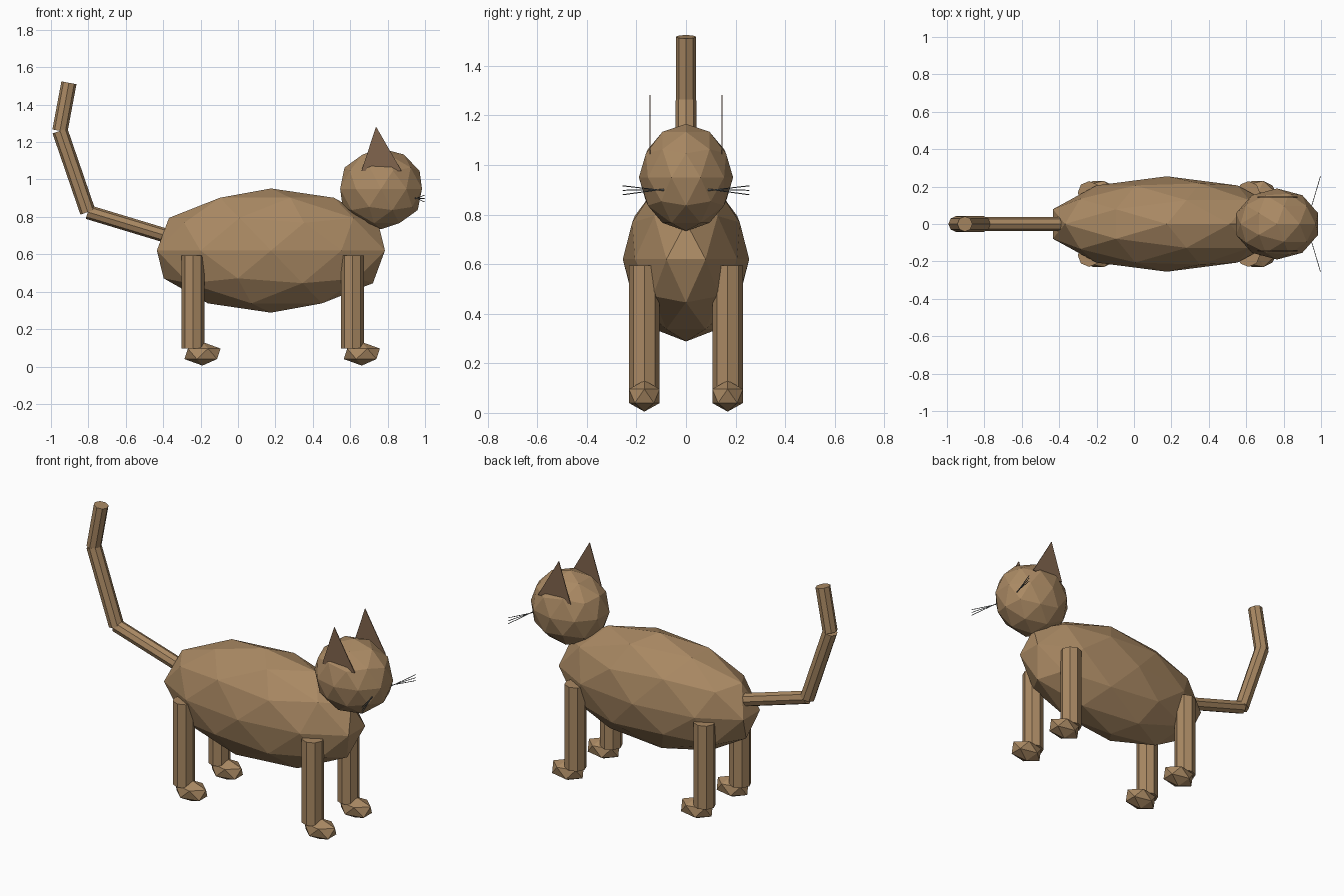
import bpy
import bmesh
from mathutils import Vector

cube = bpy.data.objects.get("Cube")
if cube:
    bpy.data.objects.remove(cube, do_unlink=True)


def material(name, color):
    mat = bpy.data.materials.new(name)
    mat.use_nodes = True
    mat.diffuse_color = (*color, 1)
    mat.node_tree.nodes["Principled BSDF"].inputs["Base Color"].default_value = (*color, 1)
    return mat


FUR = material("tan fur", (0.40, 0.25, 0.125))
EAR = material("dark brown ear", (0.22, 0.13, 0.075))
WHISKER = material("dark grey whisker", (0.12, 0.13, 0.13))


def finish(name, bm, mat):
    mesh = bpy.data.meshes.new(name)
    bm.to_mesh(mesh)
    bm.free()
    mesh.materials.append(mat)
    obj = bpy.data.objects.new(name, mesh)
    bpy.context.collection.objects.link(obj)
    return obj


def ball(name, center, radii, detail):
    bm = bmesh.new()
    bmesh.ops.create_icosphere(bm, subdivisions=detail, radius=1)
    bmesh.ops.scale(bm, vec=radii, verts=bm.verts)
    bmesh.ops.translate(bm, vec=center, verts=bm.verts)
    return finish(name, bm, FUR)


def rod(name, start, end, radius, mat, sides=8):
    start, end = Vector(start), Vector(end)
    axis = end - start
    bm = bmesh.new()
    bmesh.ops.create_cone(bm, cap_ends=True, segments=sides, radius1=radius,
                          radius2=radius, depth=axis.length)
    obj = finish(name, bm, mat)
    obj.rotation_mode = 'QUATERNION'
    obj.rotation_quaternion = axis.to_track_quat('Z', 'Y')
    obj.location = (start + end) / 2
    return obj


# Body and head
ball("body", (0.176, 0, 0.62), (0.641, 0.255, 0.332), 2)
ball("head", (0.765, 0, 0.95), (0.23, 0.19, 0.216), 2)

for side, s in (("left", 1), ("right", -1)):
    # Legs and paws
    for place, x in (("back", -0.24), ("front", 0.612)):
        y = 0.168 * s
        rod(f"{place}_{side}_leg", (x, y, 0.096), (x, y, 0.594), 0.061, FUR)
        ball(f"{place}_{side}_paw", (x + 0.05, y, 0.068), (0.108, 0.073, 0.063), 1)

    # Flat triangular ears
    bm = bmesh.new()
    y = 0.145 * s
    corners = [(0.66, y, 1.045), (0.875, y, 1.045), (0.738, y, 1.283)]
    bm.faces.new([bm.verts.new(c) for c in corners])
    ear = finish(f"{side}_ear", bm, EAR)
    thick = ear.modifiers.new("thickness", 'SOLIDIFY')
    thick.thickness = 0.004
    thick.offset = 0

    # Whiskers fanning out from the cheek
    for i in (-1, 0, 1):
        rod(f"{side}_whisker_{i + 2}", (0.945, 0.08 * s, 0.9 - 0.004 * i),
            (0.997, 0.255 * s, 0.898 + 0.018 * i), 0.002, WHISKER, 6)

# Tail in three straight segments
joints = [(-0.36, 0, 0.692), (-0.803, 0, 0.826), (-0.952, 0, 1.26), (-0.904, 0, 1.517)]
for i, radius in enumerate((0.038, 0.042, 0.041)):
    rod(f"tail_segment_{i + 1}", joints[i], joints[i + 1], radius, FUR)
